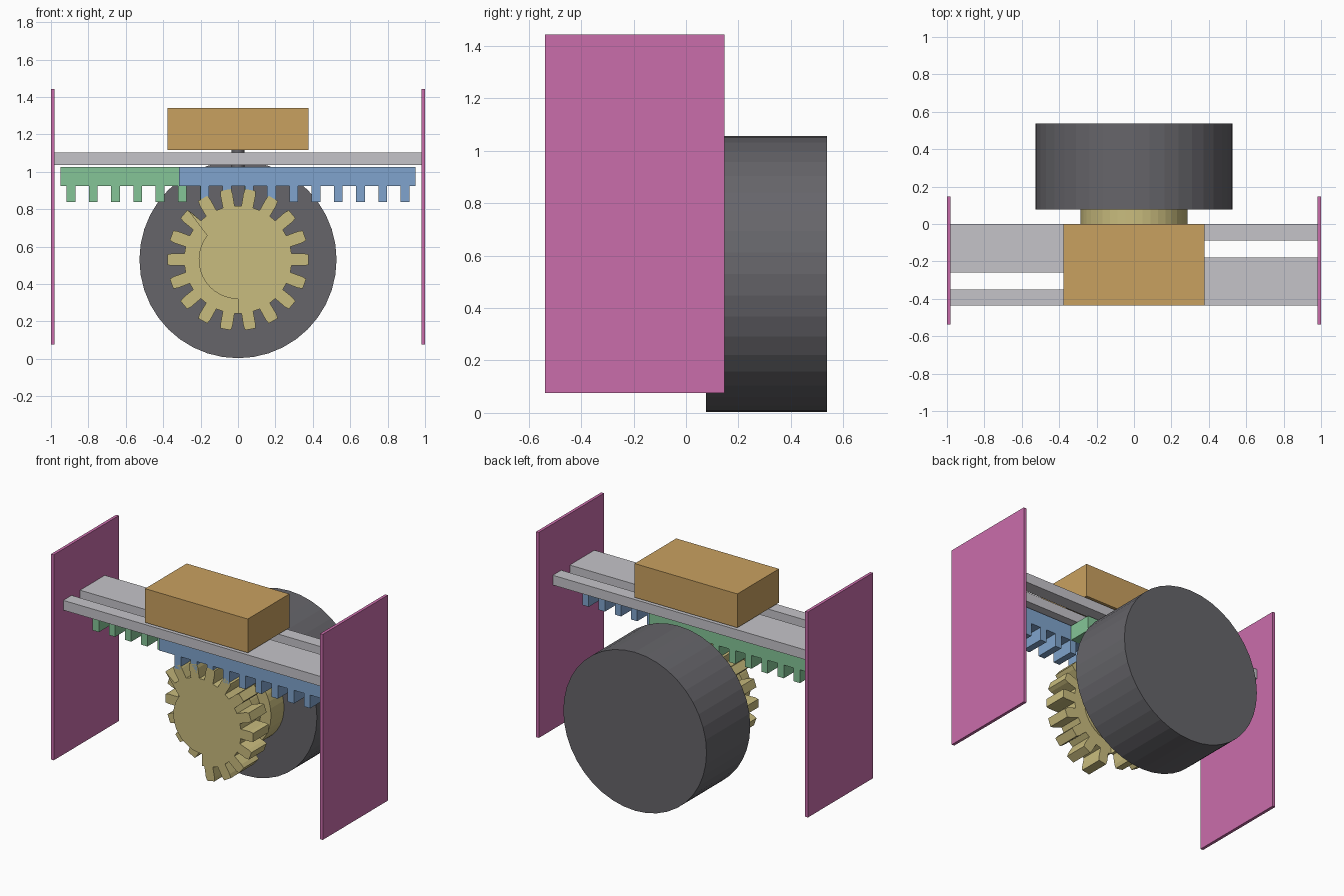
import bpy, bmesh, math

if "Cube" in bpy.data.objects:
    bpy.data.objects.remove(bpy.data.objects["Cube"])


def material(name, r, g, b):
    m = bpy.data.materials.new(name)
    lin = [((c / 255 + 0.055) / 1.055) ** 2.4 for c in (r, g, b)]
    m.diffuse_color = (*lin, 1)
    m.use_nodes = True
    m.node_tree.nodes["Principled BSDF"].inputs["Base Color"].default_value = m.diffuse_color
    return m


PINK = material("pink", 202, 109, 171)
GREY = material("dark grey", 102, 101, 106)
SILVER = material("silver", 197, 196, 201)
ORANGE = material("orange", 201, 161, 96)
BLUE = material("blue", 128, 164, 205)
GREEN = material("green", 133, 197, 151)
GOLD = material("gold", 201, 188, 126)


def prism(name, outline, lo, hi, mat, axis="y"):
    """Extrude an outline (x,z along y, or x,y along z) from lo to hi."""
    bm = bmesh.new()
    place = (lambda u, v: (u, lo, v)) if axis == "y" else (lambda u, v: (u, v, lo))
    face = bm.faces.new([bm.verts.new(place(u, v)) for u, v in outline])
    ext = bmesh.ops.extrude_face_region(bm, geom=[face])
    d = hi - lo
    bmesh.ops.translate(bm, vec=(0, d, 0) if axis == "y" else (0, 0, d),
                        verts=[e for e in ext["geom"] if isinstance(e, bmesh.types.BMVert)])
    bmesh.ops.recalc_face_normals(bm, faces=bm.faces)
    me = bpy.data.meshes.new(name)
    bm.to_mesh(me)
    bm.free()
    me.materials.append(mat)
    ob = bpy.data.objects.new(name, me)
    bpy.context.collection.objects.link(ob)
    return ob


def box(name, x0, x1, y0, y1, z0, z1, mat):
    return prism(name, [(x0, z0), (x1, z0), (x1, z1), (x0, z1)], y0, y1, mat)


def circle(r, n, cx=0.0, cy=0.0):
    return [(cx + r * math.cos(2 * math.pi * i / n), cy + r * math.sin(2 * math.pi * i / n))
            for i in range(n)]


def mirrored(outline):
    return [(-u, v) for u, v in outline]


AXLE_Z = 0.53
FRONT, MID, BACK = -0.38, -0.22, -0.06   # depth limits of the two gear layers

# End plates
box("left_plate", -1, -0.98, -0.537, 0.147, 0.076, 1.443, PINK)
box("right_plate", 0.98, 1, -0.537, 0.147, 0.076, 1.443, PINK)

# Motor drum and its hub
prism("drum", circle(0.527, 40, 0, AXLE_Z), 0.077, 0.537, GREY)
prism("hub", circle(0.285, 40, 0, AXLE_Z), BACK, 0.077, GOLD)


# Sector gears: toothed from straight down round to the upper left, plain core elsewhere
def polar(r, deg):
    a = math.radians(deg)
    return (r * math.cos(a), AXLE_Z + r * math.sin(a))


ROOT, TIP, CORE = 0.288, 0.379, 0.21
gear = [polar(CORE, 270), polar(ROOT, 270)]
for k in range(11):
    a = 280 + 20 * k
    gear += [polar(ROOT, a - 6.3), polar(TIP - 0.025, a - 5.3), polar(TIP, a - 4.2),
             polar(TIP, a + 4.2), polar(TIP - 0.025, a + 5.3), polar(ROOT, a + 6.3)]
gear += [polar(ROOT, 493.7), polar(TIP, 495.3), polar(CORE, 502)]
gear += [polar(CORE, 502 + (630 - 502) * i / 14) for i in range(1, 14)]
prism("front_gear", gear, FRONT, MID, GOLD)
prism("back_gear", mirrored(gear), MID, BACK, GOLD)

# Toothed racks
rack = [(0.948, 1.026), (-0.315, 1.026), (-0.315, 0.925)]
for k in range(9, -1, -1):
    c = 0.893 - 0.119 * k
    rack += [(c - 0.023, 0.925), (c - 0.023, 0.837), (c + 0.023, 0.837), (c + 0.023, 0.925)]
rack += [(0.948, 0.925)]
prism("front_rack", rack, FRONT, MID, BLUE)
prism("back_rack", mirrored(rack), MID, BACK, GREEN)

# Guide rail with a slot open to each end
rail = [(-0.98, 0), (0.98, 0), (0.98, -0.088), (-0.035, -0.088), (-0.035, -0.178), (0.98, -0.178),
        (0.98, -0.437), (-0.98, -0.437), (-0.98, -0.35), (0.035, -0.35), (0.035, -0.26), (-0.98, -0.26)]
prism("guide_rail", rail, 1.037, 1.102, SILVER, "z")

# Pins running from the racks through the slots
for name, y in (("front_pin", -0.305), ("back_pin", -0.133)):
    prism(name, circle(0.034, 24, 0, y), 1.02, 1.118, GREY, "z")

# Sliding block
box("block", -0.378, 0.378, -0.437, 0, 1.116, 1.341, ORANGE)
